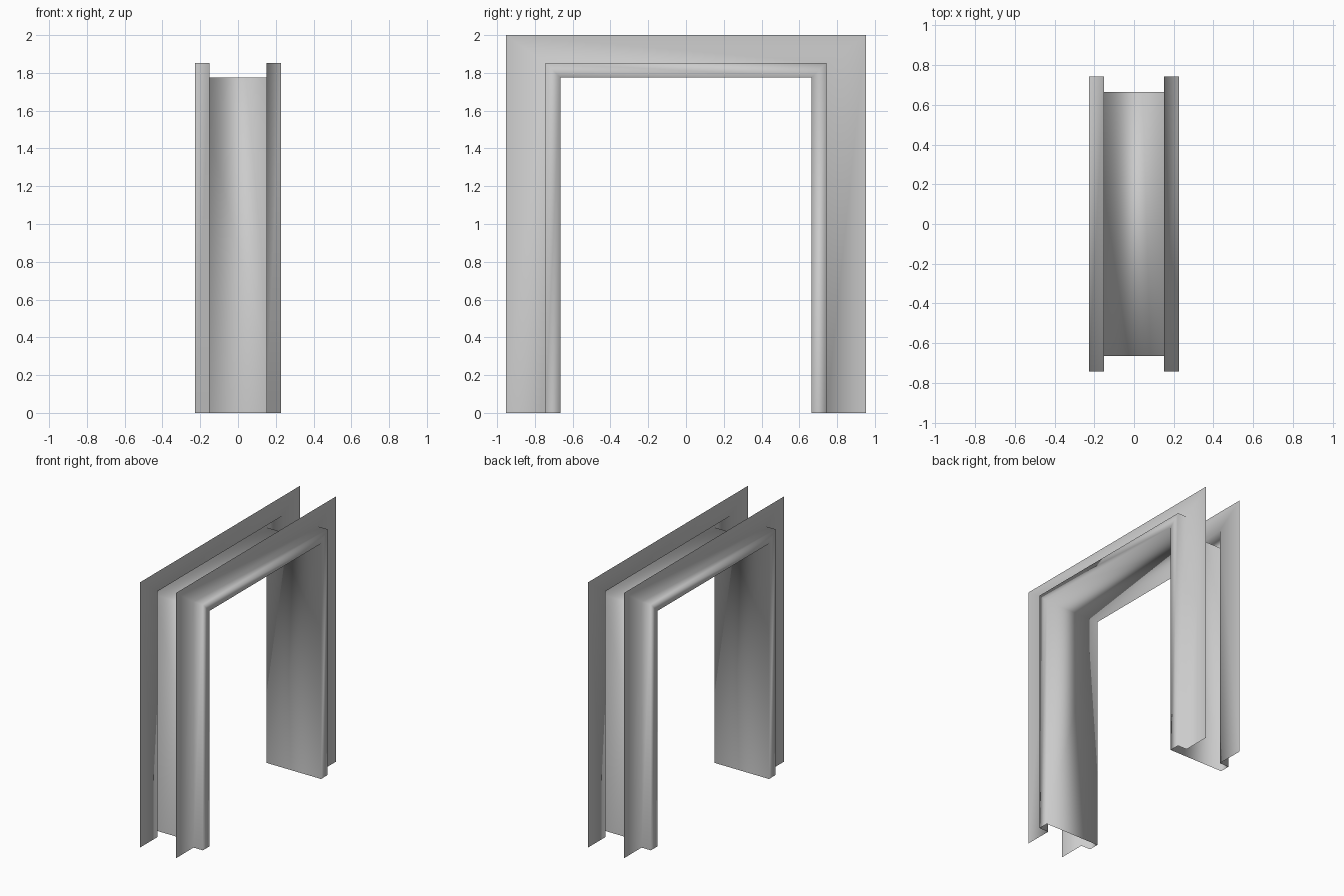
import bpy
import bmesh

cube = bpy.data.objects.get("Cube")
if cube:
    bpy.data.objects.remove(cube, do_unlink=True)

# Painted metal
metal = bpy.data.materials.new("grey_metal")
metal.use_nodes = True
grey = (0.6, 0.6, 0.6, 1)
metal.diffuse_color = grey
metal.node_tree.nodes["Principled BSDF"].inputs["Base Color"].default_value = grey

# Half of the sheet section: depth x, half width y, head height z
half = [
    (0.15, 0.952, 2.0),      # outer edge of the wall flange
    (0.15, 0.743, 1.853),    # flange meets the return
    (0.227, 0.743, 1.853),   # return meets the face
    (0.227, 0.665, 1.775),   # face meets the lining
]
section = half + [(-x, y, z) for x, y, z in reversed(half)]

# Sweep the section up one jamb, across the head and down the other jamb
bm = bmesh.new()
rows = []
for x, y, z in section:
    corners = [(x, -y, 0), (x, -y, z), (x, y, z), (x, y, 0)]
    rows.append([bm.verts.new(c) for c in corners])
for a, b in zip(rows, rows[1:]):
    for i in range(3):
        face = bm.faces.new((a[i], b[i], b[i + 1], a[i + 1]))
        face.smooth = True

# Visible sides: flanges outward, lining towards the opening
bm.normal_update()
if bm.faces[:][0].normal.x < 0:
    bmesh.ops.reverse_faces(bm, faces=bm.faces[:])

mesh = bpy.data.meshes.new("door_frame")
bm.to_mesh(mesh)
bm.free()
mesh.materials.append(metal)
frame = bpy.data.objects.new("door_frame", mesh)
bpy.context.collection.objects.link(frame)
